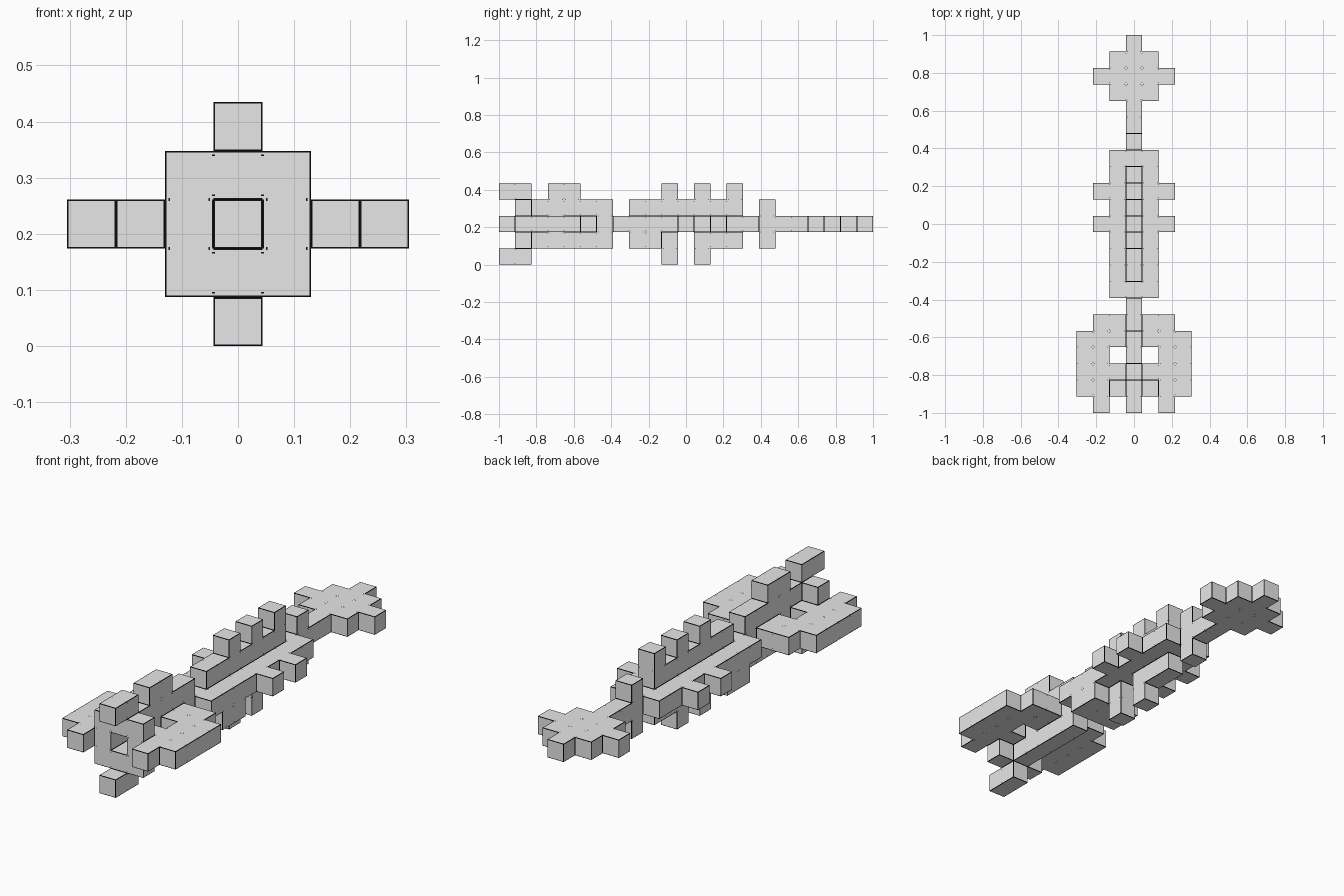
import bpy, bmesh
from mathutils import Vector

if "Cube" in bpy.data.objects:
    bpy.data.objects.remove(bpy.data.objects["Cube"])

U = 2 / 23                      # block size: the model is 23 blocks long
LINE = 0.0027                   # width of the dark outline on each block


def material(name, v):
    m = bpy.data.materials.new(name)
    m.diffuse_color = (v, v, v, 1)
    m.use_nodes = True
    m.node_tree.nodes["Principled BSDF"].inputs["Base Color"].default_value = m.diffuse_color
    return m


grey = material("light grey", 0.8)
black = material("outline black", 0.005)


def box(x, y, z):
    """Block cells in inclusive ranges; x counts from the middle."""
    return {(i, j, k) for i in range(x[0], x[1] + 1)
            for j in range(y[0], y[1] + 1) for k in range(z[0], z[1] + 1)}


def both(x, y, z):
    """The same box on the right and on the left."""
    return box(x, y, z) | box((-x[1], -x[0]), y, z)


C, M = (0, 0), (2, 2)           # middle column, middle layer
parts = {
    # square nozzle ring at the front, open in the centre
    "nozzle_ring": box((-1, 1), (1, 1), (1, 3)) - {(0, 1, 2)},
    # prongs above and below the nozzle
    "nozzle_prongs": box(C, (0, 1), (4, 4)) | box(C, (0, 1), (0, 0)),
    # flat side wings with a front tooth and a window near the hull
    "side_wings": both((2, 2), (0, 5), M) | both((3, 3), (1, 4), M)
    | both((1, 1), (2, 2), M) | both((1, 1), (4, 5), M),
    # upright fins at the front
    "upper_fin": box(C, (2, 6), (3, 3)) | box(C, (3, 4), (4, 4)),
    "lower_fin": box(C, (2, 6), (1, 1)),
    "front_spine": box(C, (3, 6), M),
    # middle slab with ridges and teeth on all four sides
    "middle_slab": box((-1, 1), (7, 15), M),
    "side_teeth": both((2, 2), (11, 11), M) | both((2, 2), (13, 13), M),
    "upper_ridge": box(C, (8, 14), (3, 3)).union(
        *[box(C, (j, j), (4, 4)) for j in (10, 12, 14)]),
    "lower_ridge": (box(C, (8, 14), (1, 1)) - {(0, 11, 1)}).union(
        *[box(C, (j, j), (0, 0)) for j in (10, 12)]),
    # wider block under the front of the slab
    "belly_block": both((1, 1), (8, 9), (1, 1)),
    # collar and leaf-shaped tail
    "tail_collar": box(C, (16, 16), (1, 3)),
    "tail_stem": box(C, (17, 18), M),
    "tail_leaf": box((-1, 1), (19, 21), M) | box((-2, 2), (20, 20), M)
    | box(C, (22, 22), M),
}
filled = set().union(*parts.values())

# cuts across one block face: outline strip, then a small corner tick
near = [0, LINE, 0.0065, 0.0092]
CUTS = near + [U - c for c in reversed(near)]


def add(c, n):
    return tuple(p + q for p, q in zip(c, n))


def unit(axis, s):
    n = [0, 0, 0]
    n[axis] = s
    return tuple(n)


def shown(c, n):
    return c in filled and add(c, n) not in filled


def block_face(bm, c, axis, s):
    """One exposed block face: dark strips on open edges, ticks on seams."""
    n, ax, bx = unit(axis, s), (axis + 1) % 3, (axis + 2) % 3
    edge = {(d, t): not shown(add(c, unit(d, t)), n)
            for d in (ax, bx) for t in (-1, 1)}
    low = Vector((c[0] - 0.5, c[1] - 11.5, c[2])) * U
    low[axis] += U * (s > 0)
    grid = []
    for p in CUTS:
        row = []
        for q in CUTS:
            v = low.copy()
            v[ax] += p
            v[bx] += q
            row.append(bm.verts.new(v))
        grid.append(row)
    last = len(CUTS) - 2
    side = {0: -1, last: 1}
    for i in range(last + 1):
        for j in range(last + 1):
            vs = [grid[i][j], grid[i + 1][j], grid[i + 1][j + 1], grid[i][j + 1]]
            f = bm.faces.new(vs if s > 0 else vs[::-1])
            dark = False
            if i in side:
                dark |= edge[ax, side[i]] or j in (2, last - 2)
            if j in side:
                dark |= edge[bx, side[j]] or i in (2, last - 2)
            f.material_index = int(dark)


def build(name, cells):
    """Skin the cells, leaving out faces buried against other blocks."""
    bm = bmesh.new()
    for c in sorted(cells):
        for axis in range(3):
            for s in (-1, 1):
                if shown(c, unit(axis, s)):
                    block_face(bm, c, axis, s)
    bmesh.ops.remove_doubles(bm, verts=bm.verts, dist=1e-4)
    me = bpy.data.meshes.new(name)
    bm.to_mesh(me)
    bm.free()
    me.materials.append(grey)
    me.materials.append(black)
    bpy.context.collection.objects.link(bpy.data.objects.new(name, me))


for name, cells in parts.items():
    build(name, cells)
